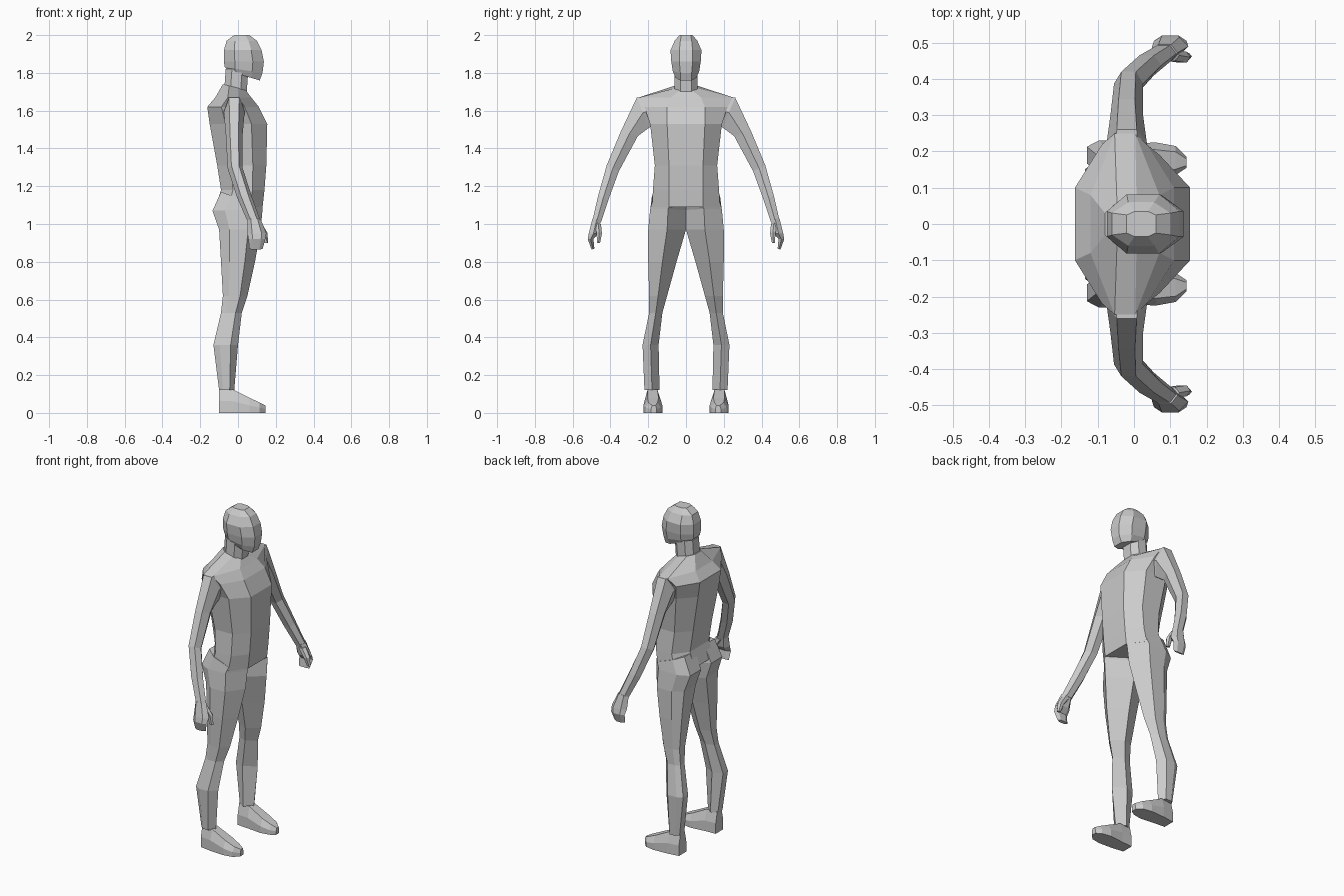
import bpy, bmesh

if "Cube" in bpy.data.objects:
    bpy.data.objects.remove(bpy.data.objects["Cube"])

grey = bpy.data.materials.new("plain grey")
grey.use_nodes = True
grey.diffuse_color = (0.6, 0.6, 0.6, 1)
grey.node_tree.nodes["Principled BSDF"].inputs["Base Color"].default_value = grey.diffuse_color


def loft(name, rings, mirror=False):
    """Skin a stack of equal-length rings, cap both ends, optionally mirror across y."""
    bm = bmesh.new()
    loops = [[bm.verts.new(point) for point in ring] for ring in rings]
    count = len(loops[0])
    for lower, upper in zip(loops, loops[1:]):
        for i in range(count):
            j = (i + 1) % count
            bm.faces.new((lower[i], lower[j], upper[j], upper[i]))
    bm.faces.new(reversed(loops[0]))
    bm.faces.new(loops[-1])
    bmesh.ops.recalc_face_normals(bm, faces=bm.faces)
    mesh = bpy.data.meshes.new(name)
    bm.to_mesh(mesh)
    bm.free()
    mesh.materials.append(grey)
    obj = bpy.data.objects.new(name, mesh)
    bpy.context.collection.objects.link(obj)
    if mirror:
        modifier = obj.modifiers.new("Mirror", "MIRROR")
        modifier.use_axis = (False, True, False)
        modifier.use_mirror_merge = False


def body_ring(z, front, back, flat, side, rise=0, spread=0.45):
    """Octagon: flat front and back panels, wider sides; rise tilts the back edge up."""
    middle, half = (front + back) / 2, (front - back) / 2
    points = []
    for along, width in ((1, flat), (spread, side), (-spread, side), (-1, flat)):
        points.append((middle + half * along, width, z + rise * (1 - along) / 2))
    return points + [(x, -y, height) for x, y, height in reversed(points)]


def leg_ring(z, front, back, inner, outer, rise=0):
    """Hexagon with a front ridge, a flat outer side and a narrower back."""
    outline = ((1, 0.5), (0.7, 1), (0.25, 1), (0, 0.8), (0, 0.25), (0.45, 0))
    return [(back + (front - back) * depth,
             inner + (outer - inner) * width,
             z + rise * (1 - depth)) for depth, width in outline]


def foot_ring(x, height, inner, outer):
    """Flat sole, upright walls and a bevelled top."""
    inset = (outer - inner) / 5
    wall = height / 2
    return [(x, inner, 0), (x, outer, 0), (x, outer, wall),
            (x, outer - inset, height), (x, inner + inset, height), (x, inner, wall)]


def arm_ring(outer, inner, x, half):
    """Hexagon between an outer and an inner (y, z) point, ridged front and back."""
    y, z = (outer[0] + inner[0]) / 2, (outer[1] + inner[1]) / 2
    edge = half / 2
    return [(x + half, y, z), (x + edge, *outer), (x - edge, *outer),
            (x - half, y, z), (x - edge, *inner), (x + edge, *inner)]


# Torso: pelvis up to the sloping shoulders
loft("torso", [
    body_ring(z=1.09, front=0.13, back=-0.12, flat=0.09, side=0.18),
    body_ring(z=1.18, front=0.14, back=-0.09, flat=0.09, side=0.175),
    body_ring(z=1.31, front=0.15, back=-0.11, flat=0.09, side=0.165),
    body_ring(z=1.53, front=0.155, back=-0.15, flat=0.1, side=0.19),
    body_ring(z=1.62, front=0.11, back=-0.163, flat=0.1, side=0.22),
    body_ring(z=1.67, front=0.07, back=-0.12, flat=0.08, side=0.25, spread=0.3),
    body_ring(z=1.71, front=0.04, back=-0.08, flat=0.03, side=0.06, rise=0.03),
])

# Neck
loft("neck", [
    body_ring(z=1.68, front=0.045, back=-0.075, flat=0.03, side=0.06),
    body_ring(z=1.82, front=0.055, back=-0.065, flat=0.03, side=0.06),
])

# Head: chin to crown
loft("head", [
    body_ring(z=1.76, front=0.115, back=-0.05, flat=0.03, side=0.055, rise=0.05),
    body_ring(z=1.8, front=0.13, back=-0.07, flat=0.03, side=0.07, rise=0.03),
    body_ring(z=1.86, front=0.137, back=-0.075, flat=0.035, side=0.078),
    body_ring(z=1.92, front=0.125, back=-0.075, flat=0.035, side=0.082),
    body_ring(z=1.97, front=0.1, back=-0.06, flat=0.03, side=0.06),
    body_ring(z=2, front=0.06, back=-0.02, flat=0.025, side=0.035),
])

# Legs: hips and buttocks down to the ankle
loft("leg", [
    leg_ring(z=1.09, front=0.13, back=-0.09, inner=0, outer=0.18, rise=0.08),
    leg_ring(z=1.08, front=0.13, back=-0.135, inner=0, outer=0.19, rise=-0.01),
    leg_ring(z=0.97, front=0.12, back=-0.1, inner=0, outer=0.2),
    leg_ring(z=0.8, front=0.09, back=-0.09, inner=0.05, outer=0.2),
    leg_ring(z=0.62, front=0.05, back=-0.08, inner=0.1, outer=0.195),
    leg_ring(z=0.53, front=0.02, back=-0.09, inner=0.125, outer=0.195),
    leg_ring(z=0.36, front=0, back=-0.13, inner=0.145, outer=0.23),
    leg_ring(z=0.12, front=-0.02, back=-0.1, inner=0.14, outer=0.22),
], mirror=True)

# Feet: heel to toe
loft("foot", [
    foot_ring(x=-0.1, height=0.125, inner=0.14, outer=0.21),
    foot_ring(x=-0.03, height=0.125, inner=0.135, outer=0.22),
    foot_ring(x=0.06, height=0.08, inner=0.125, outer=0.225),
    foot_ring(x=0.115, height=0.055, inner=0.135, outer=0.215),
    foot_ring(x=0.145, height=0.04, inner=0.155, outer=0.185),
], mirror=True)

# Arms: shoulder to wrist
loft("arm", [
    arm_ring(outer=(0.2, 1.67), inner=(0.16, 1.53), x=-0.02, half=0.06),
    arm_ring(outer=(0.26, 1.67), inner=(0.195, 1.51), x=-0.02, half=0.055),
    arm_ring(outer=(0.345, 1.49), inner=(0.255, 1.465), x=-0.02, half=0.045),
    arm_ring(outer=(0.42, 1.31), inner=(0.355, 1.28), x=-0.015, half=0.04),
    arm_ring(outer=(0.465, 1.15), inner=(0.41, 1.13), x=0.035, half=0.04),
    arm_ring(outer=(0.495, 1.02), inner=(0.45, 1.01), x=0.085, half=0.035),
], mirror=True)

# Hands: palm with curled fingers, and a thumb in front
loft("palm_and_fingers", [
    arm_ring(outer=(0.495, 1.03), inner=(0.45, 1.02), x=0.085, half=0.035),
    arm_ring(outer=(0.515, 0.95), inner=(0.465, 0.95), x=0.1, half=0.05),
    arm_ring(outer=(0.52, 0.92), inner=(0.49, 0.92), x=0.1, half=0.045),
    arm_ring(outer=(0.5, 0.865), inner=(0.485, 0.87), x=0.095, half=0.035),
], mirror=True)
loft("thumb", [
    arm_ring(outer=(0.48, 1.01), inner=(0.45, 1), x=0.1, half=0.025),
    arm_ring(outer=(0.475, 0.96), inner=(0.445, 0.95), x=0.135, half=0.02),
    arm_ring(outer=(0.47, 0.9), inner=(0.455, 0.9), x=0.147, half=0.013),
], mirror=True)
